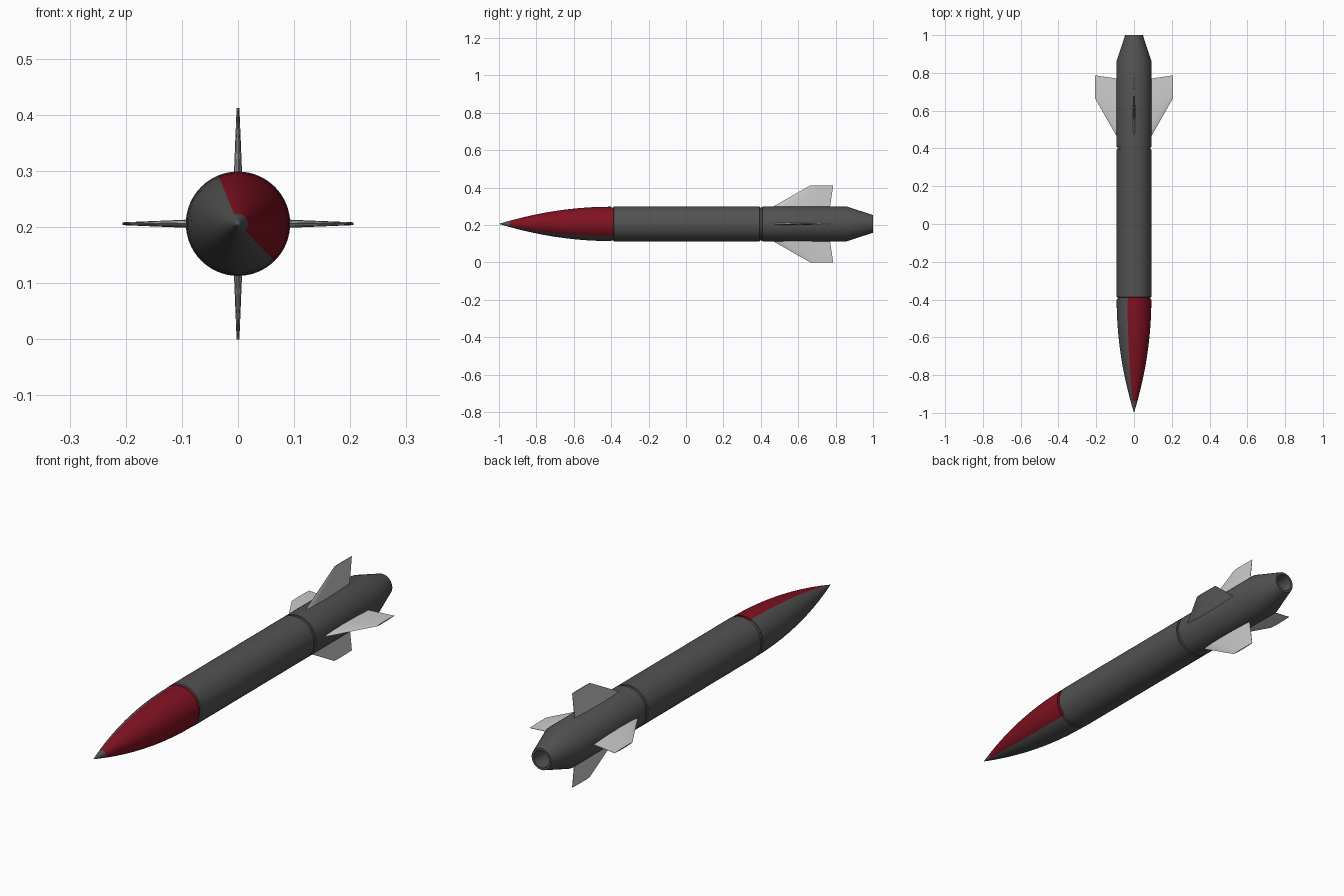
import bpy, bmesh
from math import cos, sin, pi, radians

if "Cube" in bpy.data.objects:
    bpy.data.objects.remove(bpy.data.objects["Cube"])

AXIS_Z = 0.206
R = 0.093
SEGS = 64


def material(name, rgb):
    m = bpy.data.materials.new(name)
    m.diffuse_color = (*rgb, 1)
    m.use_nodes = True
    m.node_tree.nodes["Principled BSDF"].inputs["Base Color"].default_value = m.diffuse_color
    return m


DARK = material("dark_grey", (0.085, 0.085, 0.085))
RED = material("red", (0.22, 0.006, 0.015))


def finish(name, bm, mats=(), angle=25):
    me = bpy.data.meshes.new(name)
    bm.to_mesh(me)
    bm.free()
    ob = bpy.data.objects.new(name, me)
    ob.location.z = AXIS_Z
    bpy.context.collection.objects.link(ob)
    for m in mats:
        me.materials.append(m)
    bpy.ops.object.select_all(action='DESELECT')
    ob.select_set(True)
    bpy.context.view_layer.objects.active = ob
    bpy.ops.object.shade_smooth_by_angle(angle=radians(angle))
    return ob


def revolve(name, profile, mats, mat_index=lambda y, j: 0):
    """Spin (y, radius) points around the long axis; zero radius makes a pole."""
    bm = bmesh.new()
    rings = []
    for y, r in profile:
        if r == 0:
            rings.append([bm.verts.new((0, y, 0))] * SEGS)
            continue
        ring = []
        for j in range(SEGS):
            a = radians(-45.5) + 2 * pi * j / SEGS
            ring.append(bm.verts.new((r * cos(a), y, r * sin(a))))
        rings.append(ring)
    for i in range(len(rings) - 1):
        a, b = rings[i], rings[i + 1]
        for j in range(SEGS):
            k = (j + 1) % SEGS
            loop = list(dict.fromkeys((a[j], b[j], b[k], a[k])))
            f = bm.faces.new(loop)
            f.material_index = mat_index((profile[i][0] + profile[i + 1][0]) / 2, j)
    return finish(name, bm, mats)


# Ogive nose with a red panel wrapping part of the way round
ts = [1, 0.97, 0.94, 0.9] + [0.8 - 0.1 * i for i in range(9)]
nose = [(-0.4 - 0.6 * t, 0.092 * (1 - t * t)) for t in ts]
nose[0] = (-1, 0)
nose += [(-0.402, 0.088), (-0.388, 0.088)]
revolve("nose_cone", nose, (DARK, RED), lambda y, j: int(y > -0.941 and j < 28))

# Main tube with joint groove, boat tail and hollow nozzle
revolve("body", [
    (-0.388, 0.088), (-0.386, R), (0.394, R), (0.395, 0.088), (0.407, 0.088),
    (0.408, R), (0.86, R), (1.0, 0.047), (1.0, 0.037), (0.9, 0.033), (0.9, 0)], (DARK,))

# Four swept fins with a thin airfoil section
FOIL = [(0, 0), (0.06, 0.5), (0.2, 0.85), (0.42, 1), (0.7, 0.8), (1, 0.2)]


def fin(name, turn):
    bm = bmesh.new()
    loops = []
    for r, lead, trail, half in ((0.085, 0.452, 0.769, 0.0075), (0.206, 0.665, 0.787, 0.0025)):
        outline = [(u, t) for u, t in FOIL] + [(u, -t) for u, t in FOIL[:0:-1]]
        loops.append([bm.verts.new((r, lead + u * (trail - lead), t * half)) for u, t in outline])
    n = len(loops[0])
    for j in range(n):
        k = (j + 1) % n
        bm.faces.new((loops[0][j], loops[0][k], loops[1][k], loops[1][j]))
    bm.faces.new(loops[0])
    bm.faces.new(loops[1])
    bmesh.ops.recalc_face_normals(bm, faces=bm.faces[:])
    ob = finish(name, bm, angle=30)
    ob.rotation_euler.y = turn


for i, side in enumerate(("right", "bottom", "left", "top")):
    fin("fin_" + side, i * pi / 2)
